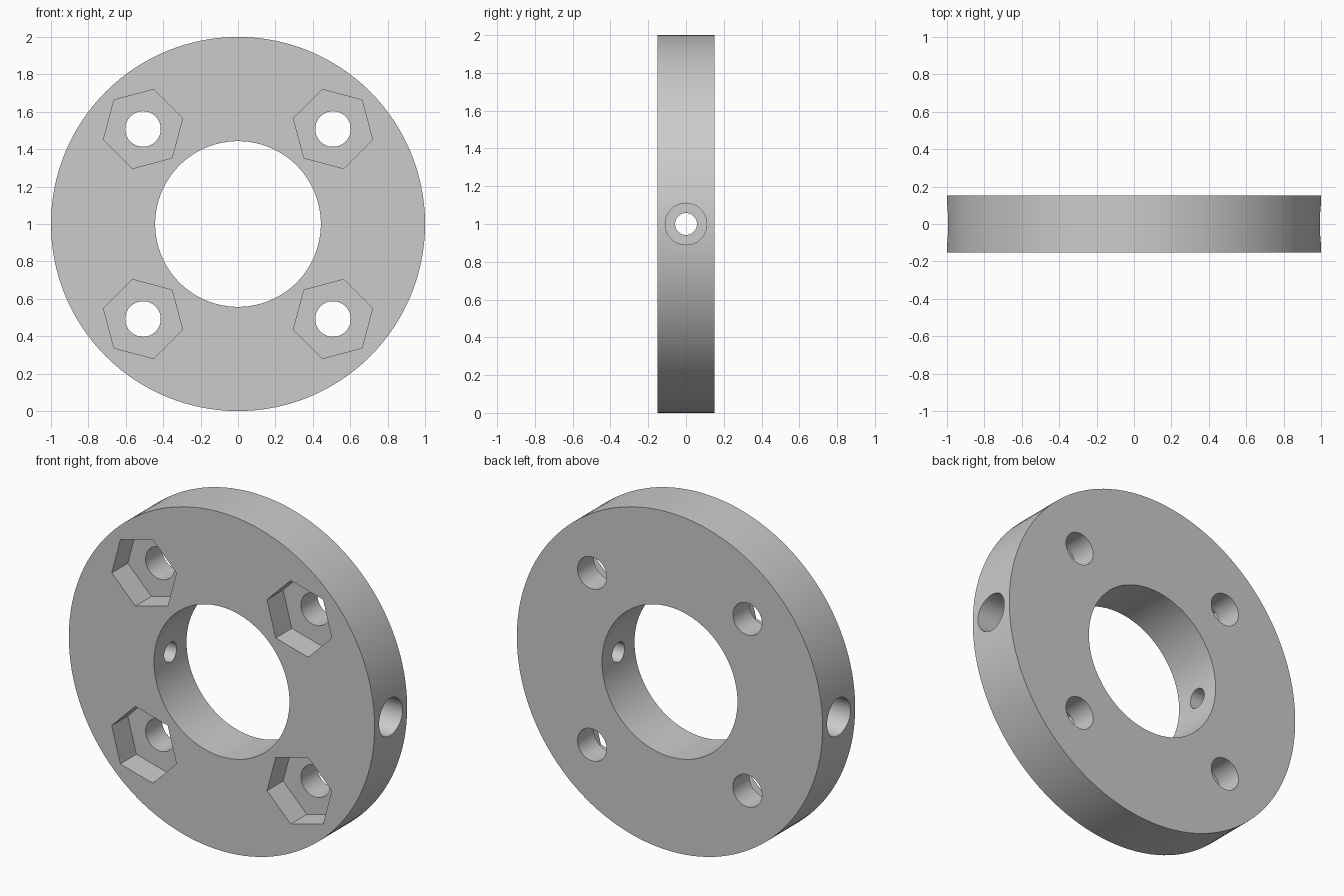
import bpy
import math
from mathutils import Matrix, Vector

default = bpy.data.objects.get("Cube")
if default:
    bpy.data.objects.remove(default, do_unlink=True)

CENTRE_Z = 1.0
HALF_T = 0.152        # half thickness of the flange
BORE_R = 0.443
BOLT = 0.508          # bolt offset along x and z
POCKET_DEPTH = 0.15
COUNTERBORE_DEPTH = 0.28

grey = bpy.data.materials.new("plain grey")
grey.use_nodes = True
colour = (0.6, 0.6, 0.6, 1)
grey.diffuse_color = colour
grey.node_tree.nodes["Principled BSDF"].inputs["Base Color"].default_value = colour


def prism(name, radius, start, end, sides, spin=0.0):
    """Prism running from start to end, with its first corner at angle spin."""
    start, end = Vector(start), Vector(end)
    axis = end - start
    bpy.ops.mesh.primitive_cylinder_add(vertices=sides, radius=radius, depth=axis.length)
    obj = bpy.context.object
    obj.name = name
    obj.data.transform(Matrix.Rotation(spin, 4, "Z"))
    obj.data.transform(axis.to_track_quat("Z", "Y").to_matrix().to_4x4())
    obj.data.transform(Matrix.Translation((start + end) / 2))
    return obj


def cut(target, cutter):
    cutter.hide_render = True
    mod = target.modifiers.new("cut", "BOOLEAN")
    mod.operation = "DIFFERENCE"
    mod.solver = "EXACT"
    mod.object = cutter
    bpy.context.view_layer.objects.active = target
    bpy.ops.object.modifier_apply(modifier=mod.name)
    bpy.data.objects.remove(cutter, do_unlink=True)


# Flange disc with a central bore
flange = prism("flange_ring", 1.0, (0, -HALF_T, CENTRE_Z), (0, HALF_T, CENTRE_Z), 128)
flange.data.materials.append(grey)
cut(flange, prism("bore_cutter", BORE_R, (0, -1, CENTRE_Z), (0, 1, CENTRE_Z), 96))

# Four bolt holes, each with a hexagonal nut pocket in the front face
for sx in (-1, 1):
    for sz in (-1, 1):
        x, z = sx * BOLT, CENTRE_Z + sz * BOLT
        cut(flange, prism("bolt_hole_cutter", 0.095, (x, -1, z), (x, 1, z), 48))
        pocket = prism("nut_pocket_cutter", 0.219, (0, 0, 0), (0, 0, 1), 6,
                       math.radians(15 * sx * sz))
        # Stand the hexagon upright so that it faces the front
        pocket.data.transform(Matrix.Rotation(math.radians(90), 4, "X"))
        pocket.data.transform(Matrix.Translation((x, -HALF_T + POCKET_DEPTH, z)))
        cut(flange, pocket)

# Radial screw holes with wide counterbores at the rim
for sx in (-1, 1):
    cut(flange, prism("screw_hole_cutter", 0.058, (sx * 0.2, 0, CENTRE_Z),
                      (sx * 1.2, 0, CENTRE_Z), 40))
    cut(flange, prism("counterbore_cutter", 0.11, (sx * (1 - COUNTERBORE_DEPTH), 0, CENTRE_Z),
                      (sx * 1.2, 0, CENTRE_Z), 48))

# Smooth curved walls, crisp edges
bpy.ops.object.select_all(action="DESELECT")
flange.select_set(True)
bpy.context.view_layer.objects.active = flange
bpy.ops.object.shade_smooth_by_angle(angle=math.radians(30))
